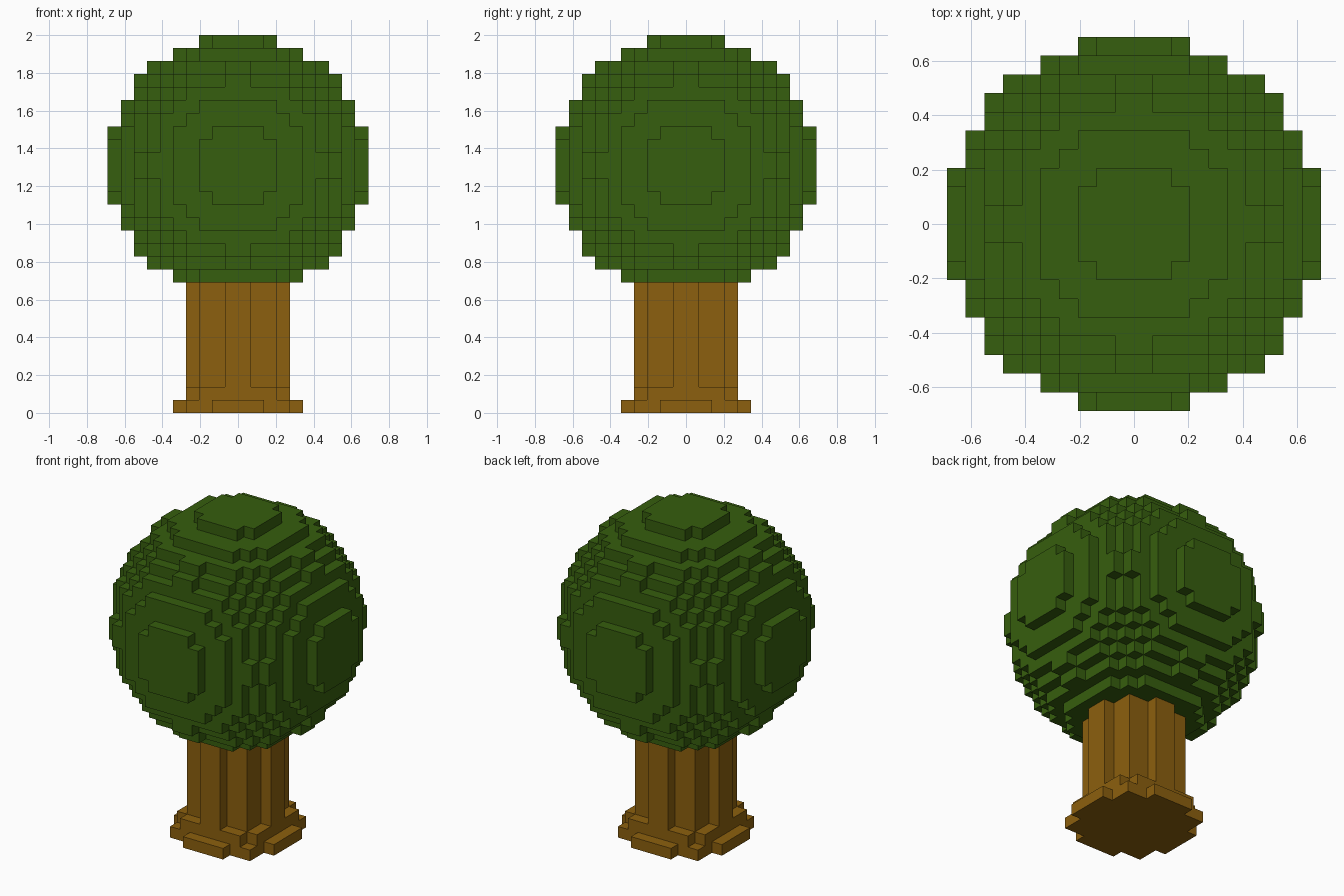
import bpy
import bmesh
from mathutils import Vector

cube = bpy.data.objects.get("Cube")
if cube:
    bpy.data.objects.remove(cube, do_unlink=True)

UNIT = 2 / 29  # edge of one block; the tree is 29 blocks tall


def make_material(name, color):
    mat = bpy.data.materials.new(name)
    mat.use_nodes = True
    mat.diffuse_color = color
    mat.node_tree.nodes["Principled BSDF"].inputs["Base Color"].default_value = color
    return mat


def block_object(name, cells, mat):
    """Outer skin of a set of unit blocks, given by their lower corners."""
    bm = bmesh.new()
    verts = {}

    def vert(p):
        key = tuple(round(c) for c in p)
        if key not in verts:
            verts[key] = bm.verts.new(Vector(key) * UNIT)
        return verts[key]

    for cell in cells:
        centre = Vector(cell) + Vector((0.5, 0.5, 0.5))
        for axis in range(3):
            for sign in (-1, 1):
                n = Vector((0, 0, 0))
                n[axis] = sign
                if tuple(int(c) for c in Vector(cell) + n) in cells:
                    continue
                u = Vector((0, 0, 0))
                u[(axis + 1) % 3] = 1
                v = n.cross(u)
                corners = [centre + (n + a * u + b * v) / 2
                           for a, b in ((-1, -1), (1, -1), (1, 1), (-1, 1))]
                bm.faces.new([vert(p) for p in corners])
    mesh = bpy.data.meshes.new(name)
    bm.to_mesh(mesh)
    bm.free()
    mesh.materials.append(mat)
    obj = bpy.data.objects.new(name, mesh)
    bpy.context.collection.objects.link(obj)
    return obj


def disc(z, radius_sq):
    """One layer of blocks whose centres lie inside a circle."""
    return {(x, y, z) for x in range(-10, 10) for y in range(-10, 10)
            if (x + 0.5) ** 2 + (y + 0.5) ** 2 < radius_sq}


leaf_green = make_material("leaf green", (0.037, 0.112, 0.0044, 1))
bark_brown = make_material("bark brown", (0.262, 0.117, 0.0044, 1))

# Trunk: two flared base layers, then a straight column ending inside the crown
trunk = disc(0, 25) | disc(1, 20)
for z in range(2, 11):
    trunk |= disc(z, 13)
block_object("trunk", trunk, bark_brown)

# Crown: ball of blocks, radius 10, centred 19 blocks up
crown = set()
for z in range(9, 29):
    crown |= disc(z, 100 - (z + 0.5 - 19) ** 2)
# the lowest crown layer is replaced by the trunk
crown = {c for c in crown if c[2] > 9}
block_object("crown", crown, leaf_green)
